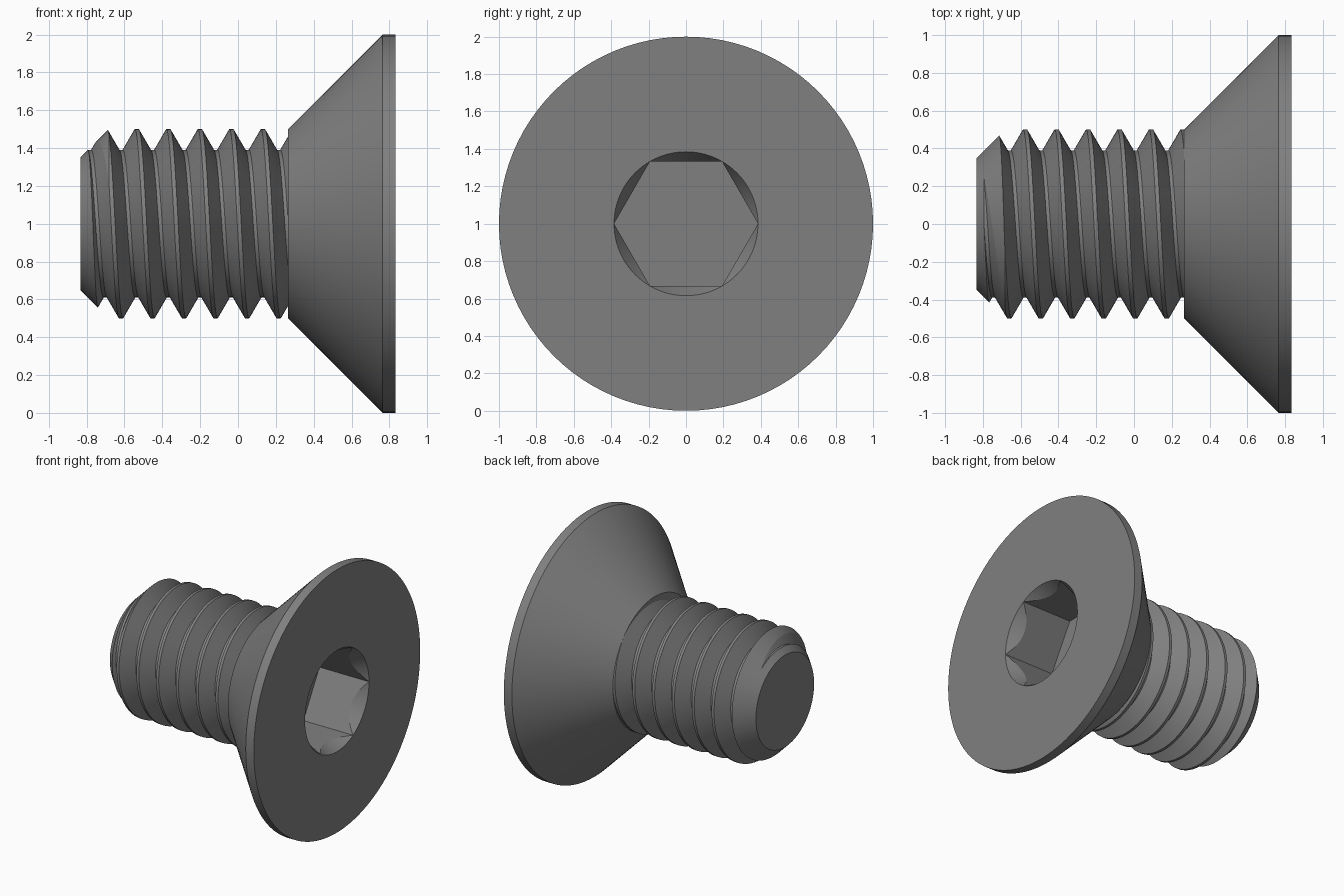
import bpy, bmesh, math

cube = bpy.data.objects.get("Cube")
if cube:
    bpy.data.objects.remove(cube)

SEG = 96                 # divisions round the axis, a multiple of six
TIP, NECK, FACE = -0.833, 0.265, 0.833
AXIS_Z = 1.0

steel = bpy.data.materials.new("dark_steel")
steel.use_nodes = True
grey = (0.216, 0.216, 0.216, 1)
steel.diffuse_color = grey
steel.node_tree.nodes["Principled BSDF"].inputs["Base Color"].default_value = grey


def point(x, r, a):
    return (x, r * math.cos(a), AXIS_Z + r * math.sin(a))


def angle(i):
    return math.tau * i / SEG


def finish(name, bm):
    bmesh.ops.recalc_face_normals(bm, faces=bm.faces)
    mesh = bpy.data.meshes.new(name)
    bm.to_mesh(mesh)
    bm.free()
    mesh.materials.append(steel)
    obj = bpy.data.objects.new(name, mesh)
    bpy.context.collection.objects.link(obj)
    return obj


def lathe(name, rings):
    """Closed solid about the x axis; each ring maps an angle to (x, radius)."""
    bm = bmesh.new()
    loops = [[bm.verts.new(point(*ring(angle(i)), angle(i))) for i in range(SEG)]
             for ring in rings]
    for low, high in zip(loops, loops[1:]):
        for i in range(SEG):
            j = (i + 1) % SEG
            bm.faces.new((low[i], low[j], high[j], high[i]))
    bm.faces.new(loops[0])
    bm.faces.new(loops[-1])
    bmesh.ops.remove_doubles(bm, verts=bm.verts, dist=1e-5)
    return finish(name, bm)


def circle(x, r):
    return lambda a: (x, r)


def activate(obj):
    bpy.ops.object.select_all(action="DESELECT")
    obj.select_set(True)
    bpy.context.view_layer.objects.active = obj


# Countersunk head with a chamfered hexagonal socket
APOTHEM = 0.3333
CORNER = APOTHEM / math.cos(math.pi / 6)
SOCKET_DEPTH = 0.417


def hex_radius(a):
    return APOTHEM / math.cos(a % (math.pi / 3) - math.pi / 6)


def socket_rim(a):
    r = hex_radius(a)
    return FACE - (CORNER - r) * math.sqrt(3), r


def socket_floor(a):
    return FACE - SOCKET_DEPTH, hex_radius(a)


head = lathe("countersunk_head", [
    circle(NECK, 0.5), circle(0.765, 1.0), circle(FACE, 1.0),
    circle(FACE, CORNER), socket_rim, socket_floor])

# Right-handed thread: one helical profile, overlong at both ends
PITCH, CREST, ROOT = 1 / 6, 0.5, 0.39
HALF_CREST = PITCH / 16
FLANK = (CREST - ROOT) * math.tan(math.pi / 6)
TURNS = 10
tooth = [(-HALF_CREST - FLANK, ROOT), (-HALF_CREST, CREST),
         (HALF_CREST, CREST), (HALF_CREST + FLANK, ROOT)]
start = 0.09 - 7 * PITCH
profile = [(start + t * PITCH + dx, r) for t in range(TURNS) for dx, r in tooth]

bm = bmesh.new()
columns = [[bm.verts.new(point(x + PITCH * i / SEG, r, angle(i))) for x, r in profile]
           for i in range(SEG)]
step = len(tooth)
# The last column joins the first one, a pitch further along
extra = [bm.verts.new(point(x + PITCH, r, 0)) for x, r in profile[-step:]]
columns.append(columns[0][step:] + extra)
for left, right in zip(columns, columns[1:]):
    for k in range(len(profile) - 1):
        bm.faces.new((left[k], right[k], right[k + 1], left[k + 1]))
for end, seam in ((0, columns[0][:step + 1]), (-1, [columns[0][-1]] + extra)):
    centre = bm.verts.new((columns[0][end].co.x + PITCH / 2, 0, AXIS_Z))
    for left, right in zip(columns, columns[1:]):
        bm.faces.new((centre, left[end], right[end]))
    bm.faces.new([centre] + seam)
shank = finish("threaded_shank", bm)

# Trim the thread to length with a chamfered tip
trim = lathe("shank_trim", [
    circle(TIP, 0.35), circle(TIP + 0.2, 0.55), circle(NECK + 0.02, 0.55)])
trim.hide_render = True
cut = shank.modifiers.new("trim", "BOOLEAN")
cut.operation = "INTERSECT"
cut.solver = "EXACT"
cut.object = trim
activate(shank)
bpy.ops.object.modifier_apply(modifier=cut.name)
bpy.data.objects.remove(trim)

for obj in (head, shank):
    activate(obj)
    bpy.ops.object.shade_smooth_by_angle(angle=math.radians(12))
